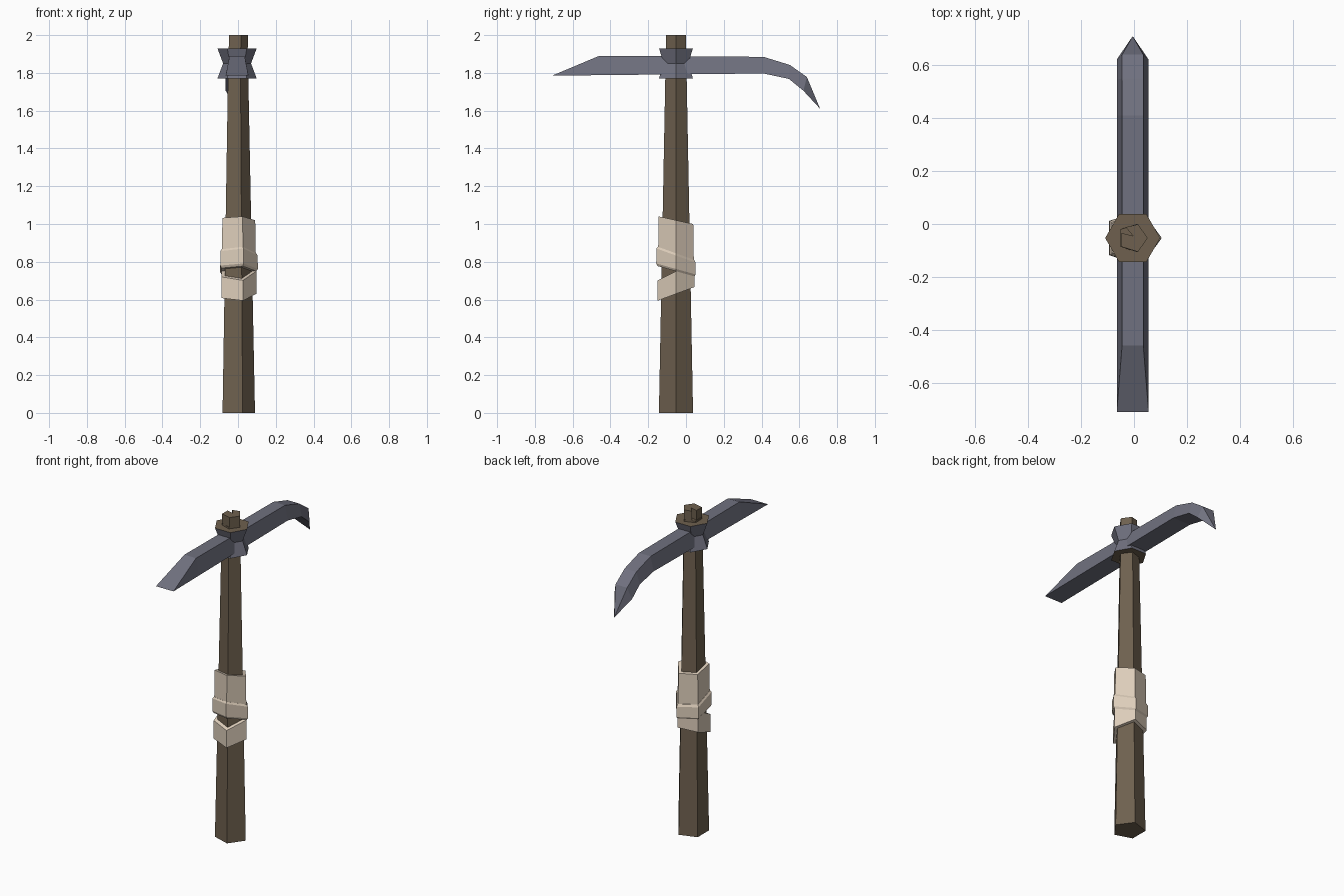
import bpy, bmesh, math

if "Cube" in bpy.data.objects:
    bpy.data.objects.remove(bpy.data.objects["Cube"])

CX, CY = -0.005, -0.053  # handle axis


def material(name, rgb):
    m = bpy.data.materials.new(name)
    m.diffuse_color = (*rgb, 1)
    m.use_nodes = True
    m.node_tree.nodes["Principled BSDF"].inputs["Base Color"].default_value = m.diffuse_color
    return m


wood = material("brown wood", (0.157, 0.118, 0.077))
metal = material("grey metal", (0.162, 0.165, 0.212))
cloth = material("cream cloth", (0.72, 0.61, 0.49))


def loft(name, rings, mats):
    """Skin equal-length rings of points and cap both ends."""
    bm = bmesh.new()
    loops = [[bm.verts.new(p) for p in ring] for ring in rings]
    n = len(rings[0])
    for a, b in zip(loops, loops[1:]):
        for i in range(n):
            j = (i + 1) % n
            bm.faces.new((a[i], a[j], b[j], b[i]))
    bm.faces.new(loops[0][::-1])
    bm.faces.new(loops[-1])
    bmesh.ops.remove_doubles(bm, verts=bm.verts, dist=1e-4)
    bmesh.ops.recalc_face_normals(bm, faces=bm.faces)
    me = bpy.data.meshes.new(name)
    bm.to_mesh(me)
    bm.free()
    for m in mats:
        me.materials.append(m)
    ob = bpy.data.objects.new(name, me)
    bpy.context.collection.objects.link(ob)
    return ob


def ring(r, z, n=5, tilt=0.0):
    """Polygon around the handle axis; tilt slopes it along y."""
    pts = []
    for i in range(n):
        a = 2 * math.pi * i / n
        y = r * math.sin(a)
        pts.append((CX + r * math.cos(a), CY + y, z + tilt * y))
    return pts


# Tapered five-sided handle
loft("handle", [ring(0.095, 0), ring(0.0562, 1.94)], [wood])

# Handle end with a wedge-shaped split
split = [(0.052, -0.053), (0.015, -0.001), (-0.031, -0.012), (-0.004, -0.045),
         (-0.048, -0.034), (-0.048, -0.086), (0.015, -0.105)]
loft("split_handle_end", [[(x, y, z) for x, y in split] for z in (1.935, 2.0)], [wood])

# Waisted hexagonal collar, wooden end faces
collar = loft("collar", [ring(0.104, 1.77, 6), ring(0.074, 1.85, 6), ring(0.104, 1.93, 6)],
              [metal, wood])
for f in collar.data.polygons:
    f.material_index = int(abs(f.normal.z) > 0.9)

# Pick head: stations of (y, z, half width) for the narrow top and the wide underside
W, N, BX = 0.06, 0.04, -0.005
stations = [((-0.71, 1.785, W), (-0.71, 1.785, W)),
            ((-0.46, 1.89, N), (-0.46, 1.788, W)),
            ((0.41, 1.885, N), (0.41, 1.797, W)),
            ((0.55, 1.842, N), (0.545, 1.768, W)),
            ((0.64, 1.778, N), (0.622, 1.705, W)),
            ((0.71, 1.61, 0), (0.71, 1.61, 0))]
loft("pick_head", [[(BX - tw, ty, tz), (BX + tw, ty, tz), (BX + bw, by, bz), (BX - bw, by, bz)]
                   for (ty, tz, tw), (by, bz, bw) in stations], [metal])

# Slanted cloth wraps around the grip
loft("upper_wrap", [ring(0.1, 0.79, 5, -0.3), ring(0.096, 1.02, 5, -0.22)], [cloth])
loft("middle_wrap", [ring(0.102, 0.75, 5, -0.28), ring(0.11, 0.762, 5, -0.28),
                     ring(0.109, 0.833, 5, -0.36), ring(0.101, 0.845, 5, -0.36)], [cloth])
loft("lower_wrap", [ring(0.102, 0.63, 5, 0.37), ring(0.102, 0.75, 5, 0.5)], [cloth])
